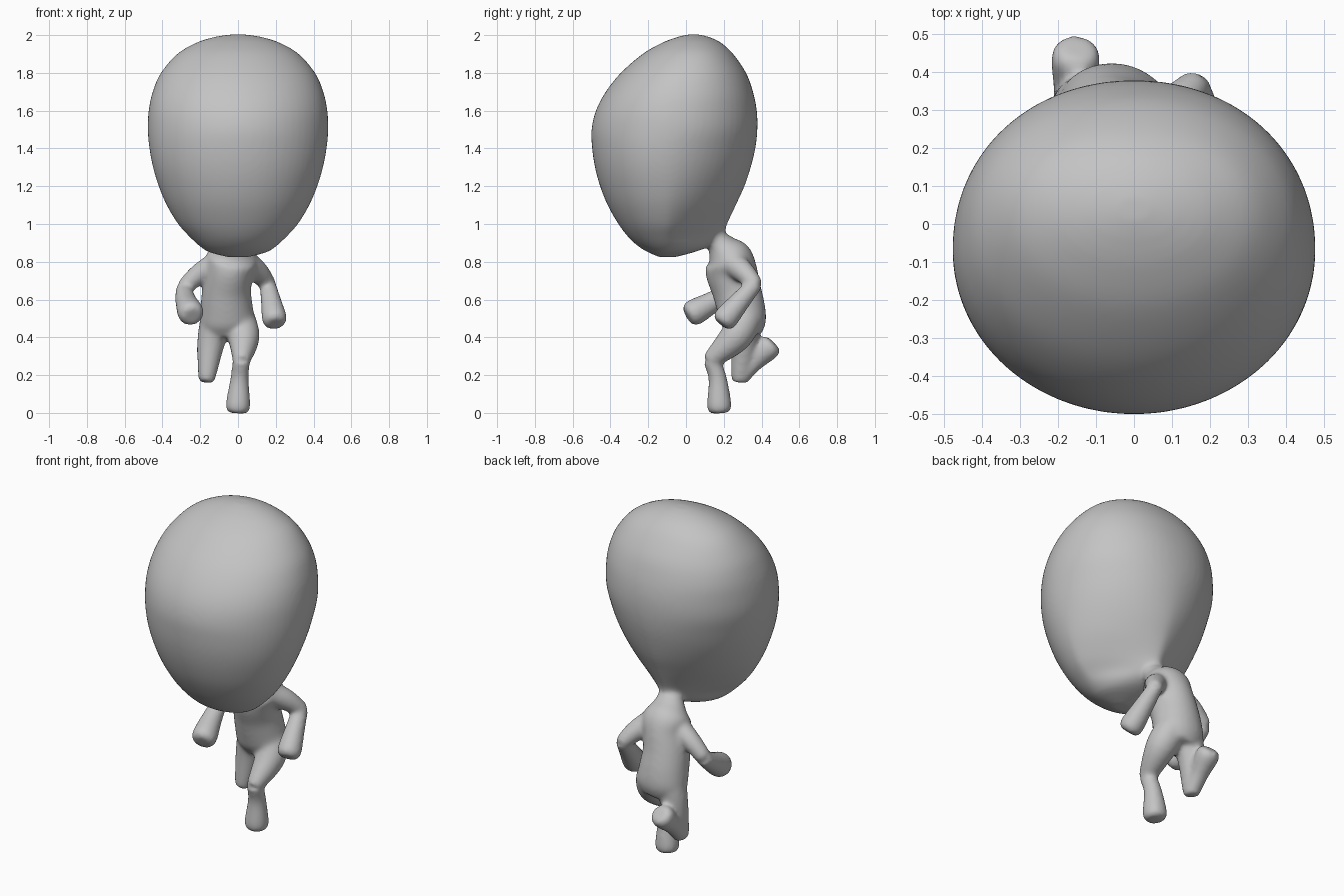
import bpy
import bmesh
import math
from mathutils import Vector

cube = bpy.data.objects.get("Cube")
if cube:
    bpy.data.objects.remove(cube)


def smooth_rows(rows, steps=5):
    """Catmull-Rom interpolation of rows of numbers."""
    out = []
    for i in range(len(rows) - 1):
        a, b, c, d = (rows[max(0, min(len(rows) - 1, i + k))] for k in (-1, 0, 1, 2))
        for s in range(steps):
            t = s / steps
            out.append([q + t * (r - p) / 2
                        + t * t * (2 * p - 5 * q + 4 * r - s2) / 2
                        + t ** 3 * (3 * q - p - 3 * r + s2) / 2
                        for p, q, r, s2 in zip(a, b, c, d)])
    return out + [list(rows[-1])]


def skin(bm, rings):
    """Closed surface over rings of points."""
    loops = [[bm.verts.new(p) for p in ring] for ring in rings]
    n = len(loops[0])
    for a, b in zip(loops, loops[1:]):
        for i in range(n):
            j = (i + 1) % n
            bm.faces.new((a[i], a[j], b[j], b[i]))
    bm.faces.new(loops[0][::-1])
    bm.faces.new(loops[-1])


def tube(bm, rows, sides=24):
    """Tube through rows of x, y, z, side radius, depth radius."""
    rows = smooth_rows(rows)
    centres = [Vector(r[:3]) for r in rows]
    rings = []
    for i, (c, r) in enumerate(zip(centres, rows)):
        t = (centres[min(i + 1, len(rows) - 1)] - centres[max(i - 1, 0)]).normalized()
        side = (Vector((1, 0, 0)) - t * t.x).normalized()
        depth = t.cross(side)
        angles = [math.tau * k / sides for k in range(sides)]
        rings.append([c + side * r[3] * math.cos(a) + depth * r[4] * math.sin(a)
                      for a in angles])
    skin(bm, rings)


def limb(bm, *points):
    """Round tube with a softly rounded far end."""
    rows = [(x, y, z, r, r) for x, y, z, r in points]
    tip, before = Vector(rows[-1][:3]), Vector(rows[-2][:3])
    r = rows[-1][3]
    end = tip + (tip - before).normalized() * r * 0.55
    rows.append((*end, r * 0.7, r * 0.7))
    tube(bm, rows)


def power(v, e):
    return math.copysign(abs(v) ** e, v)


def head(bm, sides=64):
    # Height, front y, back y, half width, y of widest point, back roundness
    rows = [
        (0.824, -0.14, -0.06, 0.05, -0.10, 2),
        (0.85, -0.20, 0.04, 0.15, -0.10, 1.9),
        (0.88, -0.25, 0.12, 0.20, -0.10, 1.6),
        (0.93, -0.305, 0.195, 0.255, -0.10, 1.25),
        (1.0, -0.358, 0.22, 0.318, -0.10, 1.35),
        (1.1, -0.415, 0.265, 0.378, -0.10, 1.55),
        (1.2, -0.455, 0.31, 0.42, -0.10, 1.7),
        (1.3, -0.482, 0.343, 0.45, -0.10, 1.85),
        (1.4, -0.497, 0.367, 0.469, -0.09, 1.95),
        (1.5, -0.50, 0.378, 0.478, -0.07, 2.05),
        (1.6, -0.477, 0.375, 0.473, -0.06, 2.1),
        (1.7, -0.425, 0.355, 0.452, -0.04, 2.15),
        (1.8, -0.345, 0.318, 0.408, -0.01, 2.1),
        (1.9, -0.23, 0.25, 0.322, 0.02, 2.1),
        (1.96, -0.125, 0.185, 0.22, 0.03, 2),
        (1.99, -0.045, 0.122, 0.125, 0.035, 2),
        (2.003, 0.01, 0.07, 0.04, 0.04, 2),
    ]
    rings = []
    for z, front, back, width, mid, p in smooth_rows(rows):
        ring = []
        for k in range(sides):
            a = math.tau * (k + 0.5) / sides
            e, reach = (2 / p, back - mid) if math.sin(a) > 0 else (1, mid - front)
            ring.append((width * power(math.cos(a), e),
                         mid + reach * power(math.sin(a), e), z))
        rings.append(ring)
    skin(bm, rings)


bm = bmesh.new()
head(bm)

# Neck and torso
tube(bm, [
    (-0.01, 0.14, 1.0, 0.06, 0.05),
    (-0.01, 0.16, 0.93, 0.068, 0.056),
    (-0.02, 0.19, 0.88, 0.095, 0.08),
    (-0.03, 0.227, 0.82, 0.137, 0.124),
    (-0.045, 0.24, 0.75, 0.126, 0.137),
    (-0.06, 0.268, 0.65, 0.13, 0.13),
    (-0.06, 0.293, 0.55, 0.14, 0.127),
    (-0.055, 0.308, 0.47, 0.145, 0.117),
    (-0.05, 0.315, 0.41, 0.11, 0.085),
])

# Left arm, swung back
limb(bm, (0.03, 0.23, 0.80, 0.07), (0.10, 0.30, 0.75, 0.06), (0.158, 0.362, 0.685, 0.044))
limb(bm, (0.157, 0.368, 0.685, 0.042), (0.175, 0.285, 0.59, 0.055), (0.193, 0.208, 0.498, 0.066))

# Right arm, swung forward
limb(bm, (-0.09, 0.23, 0.80, 0.07), (-0.20, 0.245, 0.74, 0.056), (-0.28, 0.245, 0.67, 0.044))
limb(bm, (-0.288, 0.25, 0.66, 0.042), (-0.275, 0.145, 0.59, 0.057), (-0.25, 0.04, 0.53, 0.07))

# Left leg, planted
limb(bm, (0, 0.315, 0.50, 0.09), (0.03, 0.26, 0.40, 0.085), (0.02, 0.14, 0.287, 0.05))
limb(bm, (0.018, 0.135, 0.28, 0.046), (0.008, 0.168, 0.18, 0.049), (0, 0.176, 0.035, 0.066))

# Right leg, kicked back
limb(bm, (-0.11, 0.31, 0.50, 0.09), (-0.143, 0.31, 0.37, 0.074), (-0.165, 0.285, 0.187, 0.046))
limb(bm, (-0.166, 0.285, 0.18, 0.044), (-0.162, 0.355, 0.265, 0.051), (-0.153, 0.438, 0.346, 0.066))

bmesh.ops.recalc_face_normals(bm, faces=bm.faces)
mesh = bpy.data.meshes.new("running_figure")
bm.to_mesh(mesh)
bm.free()
figure = bpy.data.objects.new("running_figure", mesh)
bpy.context.collection.objects.link(figure)

# Plain grey clay
clay = bpy.data.materials.new("grey_clay")
clay.use_nodes = True
colour = (0.55, 0.55, 0.55, 1)
clay.diffuse_color = colour
clay.node_tree.nodes["Principled BSDF"].inputs["Base Color"].default_value = colour
mesh.materials.append(clay)

# Fuse all parts into one soft skin
remesh = figure.modifiers.new("fuse", "REMESH")
remesh.mode = "VOXEL"
remesh.voxel_size = 0.011
remesh.use_smooth_shade = True
soften = figure.modifiers.new("soften", "SMOOTH")
soften.factor = 0.5
soften.iterations = 14
